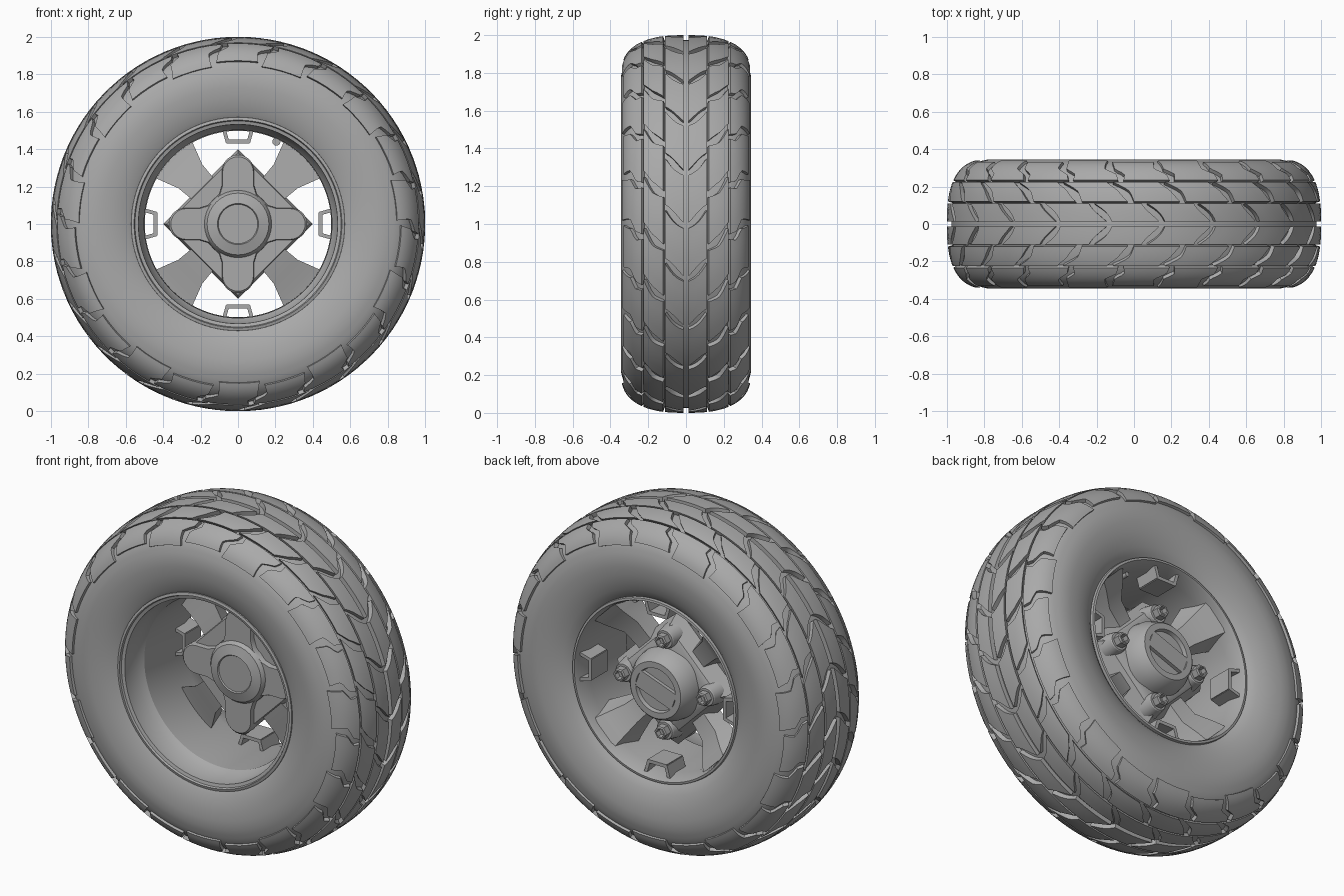
import bpy, bmesh
from math import sin, cos, pi, radians, sqrt

if "Cube" in bpy.data.objects:
    bpy.data.objects.remove(bpy.data.objects["Cube"])

grey = bpy.data.materials.new("plain grey")
grey.use_nodes = True
grey.diffuse_color = (0.4, 0.4, 0.4, 1)
grey.node_tree.nodes["Principled BSDF"].inputs["Base Color"].default_value = (0.4, 0.4, 0.4, 1)

HALF_WIDTH, SHOULDER_R = 0.345, 0.78
PITCHES = 22
parts = []


def finish(name, bm):
    """Turn a bmesh into an object whose origin is the wheel centre."""
    bmesh.ops.recalc_face_normals(bm, faces=bm.faces)
    mesh = bpy.data.meshes.new(name)
    bm.to_mesh(mesh)
    bm.free()
    mesh.materials.append(grey)
    ob = bpy.data.objects.new(name, mesh)
    bpy.context.collection.objects.link(ob)
    ob.location.z = 1
    parts.append(ob)
    return ob


def lathe(bm, profile, segments=96, centre=(0, 0), closed=False):
    """Spin (radius, y) points round the y axis; capped unless closed."""
    rings = []
    for r, y in profile:
        angles = [2 * pi * i / segments for i in range(segments)]
        rings.append([bm.verts.new((centre[0] + r * cos(a), y, centre[1] + r * sin(a)))
                      for a in angles])
    join(bm, rings, closed)


def join(bm, rings, closed=False):
    """Skin a list of vertex loops, closing it up with caps or a seam."""
    pairs = list(zip(rings, rings[1:]))
    if closed:
        pairs.append((rings[-1], rings[0]))
    else:
        bm.faces.new(rings[0])
        bm.faces.new(rings[-1])
    for a, b in pairs:
        for i in range(len(a)):
            j = (i + 1) % len(a)
            bm.faces.new((a[i], a[j], b[j], b[i]))


def loft(bm, sections, angle):
    """Skin sections given in (radial, y, sideways), turned to an angle."""
    c, s = cos(angle), sin(angle)
    join(bm, [[bm.verts.new((r * c - w * s, y, r * s + w * c)) for r, y, w in sec]
              for sec in sections])


def tread_point(t, depth=0.0):
    """Rounded tread section, t = 0 at the middle to pi/2 on the sidewall."""
    p = 1 / 1.3
    return (SHOULDER_R + (0.22 - depth) * max(cos(t), 0) ** p,
            (HALF_WIDTH - depth) * sin(t) ** p)


def groove_depth(t):
    return 0.025 * sqrt(max(cos(t), 0))


# Tyre carcass
half = [tread_point(t, groove_depth(t)) for t in [pi / 2 * i / 20 for i in range(21)]]
half += [(0.73, 0.345), (0.68, 0.34), (0.63, 0.329), (0.59, 0.314), (0.56, 0.3), (0.535, 0.28)]
bm = bmesh.new()
lathe(bm, [(r, -y) for r, y in reversed(half)] + half[1:], 132, closed=True)
finish("tyre_carcass", bm)

# Tread blocks: three rows on each side, sweeping back in a chevron
SWEEP = [(0, 0), (0.22, 0.1), (0.45, 0.15), (0.62, 0.23), (0.8, 0.235), (0.95, 0.3), (1.4, 0.31)]


def sweep(t):
    for (t0, a0), (t1, a1) in zip(SWEEP, SWEEP[1:]):
        if t <= t1:
            return a0 + (a1 - a0) * (t - t0) / (t1 - t0)
    return SWEEP[-1][1]


def tread_block(bm, start, width, t0, t1, side, rows=6, cols=4):
    grids = []
    for top in (True, False):
        grid = []
        for i in range(rows + 1):
            t = t0 + (t1 - t0) * i / rows
            r, y = tread_point(t, 0 if top else groove_depth(t) + 0.006)
            narrow = 0.012 * sin(pi * i / rows)
            line = []
            for j in range(cols + 1):
                a = start + sweep(t) + narrow + (width - 2 * narrow) * j / cols
                line.append(bm.verts.new((r * cos(a), side * y, r * sin(a))))
            grid.append(line)
        for a, b in zip(grid, grid[1:]):
            for j in range(cols):
                bm.faces.new((a[j], a[j + 1], b[j + 1], b[j]))
        grids.append(grid)
    rims = [g[0] + [row[-1] for row in g[1:-1]] + g[-1][::-1]
            + [row[0] for row in g[-2:0:-1]] for g in grids]
    n = len(rims[0])
    for i in range(n):
        k = (i + 1) % n
        bm.faces.new((rims[0][i], rims[0][k], rims[1][k], rims[1][i]))


bm = bmesh.new()
pitch = 2 * pi / PITCHES
for n in range(PITCHES):
    for side in (-1, 1):
        start = n * pitch
        tread_block(bm, start, pitch - 0.03, 0.015, 0.23, side)
        tread_block(bm, start + 0.07, pitch - 0.035, 0.26, 0.61, side)
        tread_block(bm, start, pitch - 0.03, 0.65, 1.34 if n % 2 else 1.24, side, rows=9)
finish("tread_blocks", bm)

# Rim barrel with a stepped lip on the front
bm = bmesh.new()
lathe(bm, [(0.572, -0.28), (0.57, -0.312), (0.555, -0.316), (0.55, -0.305), (0.532, -0.3),
           (0.528, -0.2), (0.502, -0.16), (0.498, 0.2), (0.515, 0.285), (0.522, 0.3),
           (0.535, 0.298), (0.54, 0.27), (0.53, 0.1), (0.53, -0.1)], closed=True)
finish("rim_barrel", bm)

# Four wide tapered spokes on the diagonals
bm = bmesh.new()
for k in range(4):
    sections = []
    for r, back, front, wide in ((0.2, 0.13, 0.03, 0.075), (0.36, 0.15, 0.06, 0.09),
                                 (0.45, 0.22, 0.09, 0.125), (0.505, 0.255, 0.1, 0.145)):
        sections.append([(r, front, -wide), (r, front, wide),
                         (r, back, wide * 0.65), (r, back, -wide * 0.65)])
    loft(bm, sections, pi / 4 + k * pi / 2)
finish("spokes", bm)

# Small open brackets on the barrel between the spokes
bm = bmesh.new()
for k in range(4):
    a = k * pi / 2
    for side in (-1, 1):
        loft(bm, [[(r, 0.12, side * w), (r, 0.12, side * (w + 0.02)),
                   (r, 0.27, side * (w + 0.02)), (r, 0.27, side * w)]
                  for r, w in ((0.435, 0.045), (0.505, 0.065))], a)
    loft(bm, [[(r, 0.12, -0.062), (r, 0.12, 0.062), (r, 0.27, 0.062), (r, 0.27, -0.062)]
              for r in (0.43, 0.45)], a)
finish("rim_brackets", bm)

# Diamond hub and round centre cap
bm = bmesh.new()
lathe(bm, [(0.38, 0.03), (0.4, 0.07), (0.33, 0.16), (0.27, 0.18)], 4)
finish("hub_diamond", bm)

bm = bmesh.new()
lathe(bm, [(0.215, 0.15), (0.205, 0.21), (0.175, 0.275), (0.165, 0.285),
           (0.13, 0.285), (0.125, 0.262)], 48)
finish("centre_cap", bm)

bm = bmesh.new()
loft(bm, [[(r, 0.25, -0.052), (r, 0.25, 0.052), (r, 0.283, 0.052), (r, 0.283, -0.052)]
          for r in (-0.125, 0.125)], radians(20))
finish("cap_bar", bm)

# Four socket bolts on raised bosses
bm = bmesh.new()
for k in range(4):
    centre = (0.27 * cos(k * pi / 2), 0.27 * sin(k * pi / 2))
    lathe(bm, [(0.07, 0.12), (0.055, 0.195), (0.05, 0.2)], 24, centre)
    lathe(bm, [(0.04, 0.19), (0.04, 0.238), (0.034, 0.245), (0.025, 0.245), (0.023, 0.215)],
          6, centre)
finish("wheel_bolts", bm)

# Four-petal mounting flange facing the front
bm = bmesh.new()
outline = []
for k in range(4):
    petal = [(0.13, -0.13), (0.16, -0.1), (0.21, -0.085)]
    petal += [(0.285 + 0.085 * cos(a), 0.085 * sin(a))
              for a in [radians(-90 + 15 * i) for i in range(13)]]
    petal += [(0.21, 0.085), (0.16, 0.1)]
    c, s = cos(k * pi / 2), sin(k * pi / 2)
    outline += [(r * c - w * s, r * s + w * c) for r, w in petal]
join(bm, [[bm.verts.new((x * f, y, z * f)) for x, z in outline]
          for f, y in ((1, 0.06), (1, 0.01), (0.97, 0))])
finish("flange_petals", bm)

bm = bmesh.new()
lathe(bm, [(0.19, 0.05), (0.18, 0), (0.165, -0.02), (0.11, -0.035), (0.105, -0.028)], 32)
finish("flange_boss", bm)

# Tyre valve
bm = bmesh.new()
lathe(bm, [(0.022, 0.06), (0.022, 0.1), (0.013, 0.105), (0.013, 0.19)], 12, (0.205, 0.44))
loft(bm, [[(r, 0.065, -0.012), (r, 0.065, 0.012), (r, 0.095, 0.012), (r, 0.095, -0.012)]
          for r in (0.48, 0.515)], radians(65))
finish("valve_stem", bm)

# Smooth the round surfaces, keep creases sharp
bpy.ops.object.select_all(action="DESELECT")
for ob in parts:
    ob.select_set(True)
bpy.context.view_layer.objects.active = parts[0]
bpy.ops.object.shade_smooth_by_angle(angle=radians(32))
